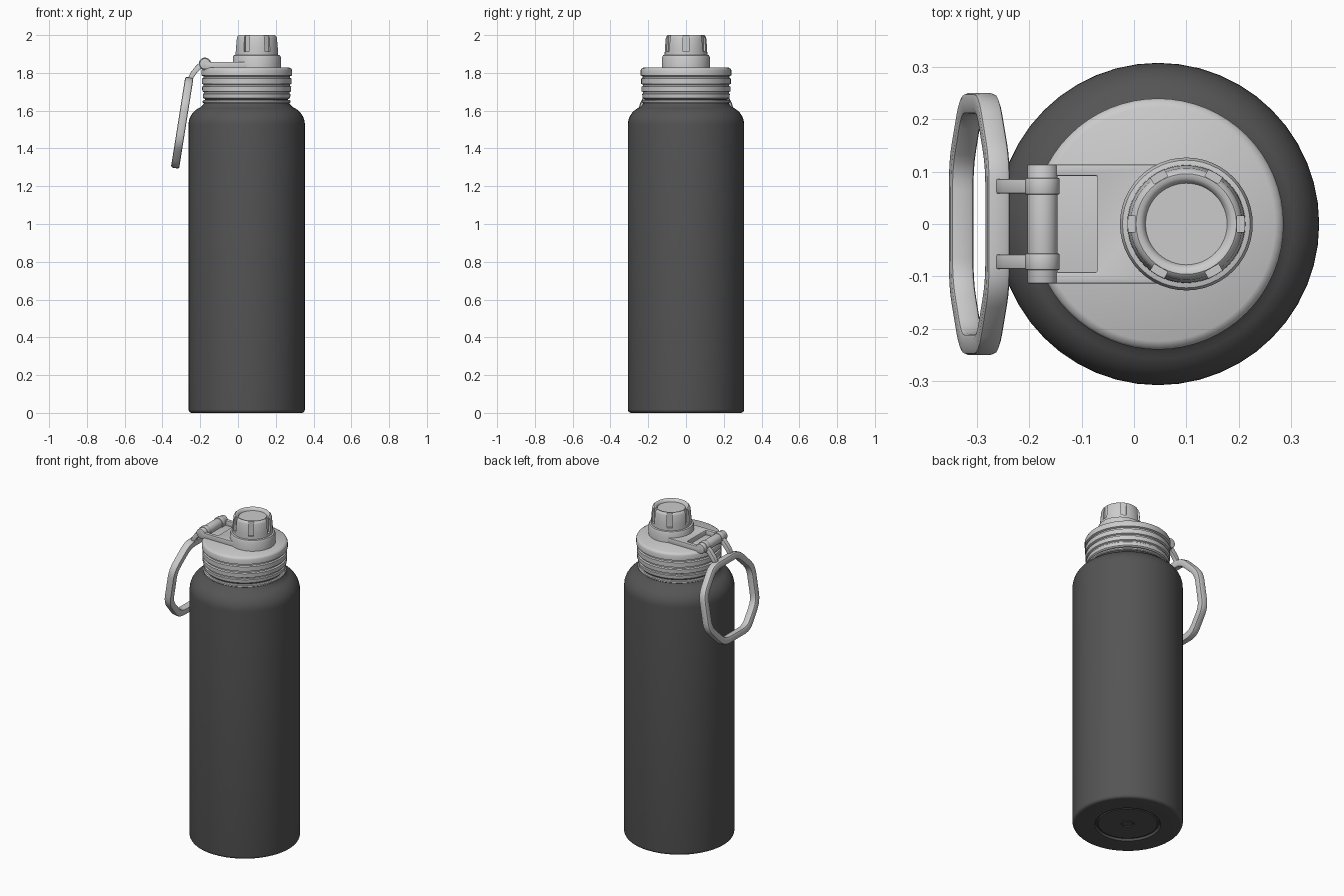
import bpy, bmesh, math
from mathutils import Vector, Matrix

if "Cube" in bpy.data.objects:
    bpy.data.objects.remove(bpy.data.objects["Cube"])

AXIS = 0.046      # bottle axis in x
CAP = 0.1         # spout cap axis in x


def finish(name, bm, mat=None, bevel=0, angle=35, cutter=None):
    bmesh.ops.recalc_face_normals(bm, faces=bm.faces)
    me = bpy.data.meshes.new(name)
    bm.to_mesh(me)
    bm.free()
    ob = bpy.data.objects.new(name, me)
    bpy.context.collection.objects.link(ob)
    bpy.ops.object.select_all(action='DESELECT')
    ob.select_set(True)
    bpy.context.view_layer.objects.active = ob
    if cutter:
        m = ob.modifiers.new("cut", 'BOOLEAN')
        m.operation, m.object, m.solver = 'DIFFERENCE', cutter, 'EXACT'
        bpy.ops.object.modifier_apply(modifier=m.name)
        bpy.data.objects.remove(cutter)
    if bevel:
        m = ob.modifiers.new("bevel", 'BEVEL')
        m.width, m.segments, m.limit_method = bevel, 2, 'ANGLE'
        m.angle_limit = math.radians(40)
        bpy.ops.object.modifier_apply(modifier=m.name)
    bpy.ops.object.shade_smooth_by_angle(angle=math.radians(angle))
    if mat:
        me.materials.append(mat)
    return ob


def lathe(name, profile, x, n=48, **kw):
    """Revolve (radius, z) points about a vertical axis; first and last lie on the axis."""
    bm = bmesh.new()
    vs = [bm.verts.new((r, 0, z)) for r, z in profile]
    es = [bm.edges.new(p) for p in zip(vs, vs[1:])]
    bmesh.ops.spin(bm, geom=vs + es, cent=(0, 0, 0), axis=(0, 0, 1),
                   angle=2 * math.pi, steps=n, use_duplicate=False)
    bmesh.ops.remove_doubles(bm, verts=bm.verts, dist=1e-4)
    bmesh.ops.translate(bm, verts=bm.verts, vec=(x, 0, 0))
    return finish(name, bm, **kw)


def prism(name, pts, vec, **kw):
    """Extrude a flat polygon along vec."""
    bm = bmesh.new()
    f = bm.faces.new([bm.verts.new(p) for p in pts])
    top = bmesh.ops.extrude_face_region(bm, geom=[f])['geom']
    bmesh.ops.translate(bm, verts=[v for v in top if isinstance(v, bmesh.types.BMVert)], vec=vec)
    return finish(name, bm, **kw)


def rod(name, x, z, r, y0, y1, **kw):
    """Cylinder along y."""
    pts = [(x + r * math.cos(a), y0, z + r * math.sin(a))
           for a in (2 * math.pi * i / 24 for i in range(24))]
    return prism(name, pts, (0, y1 - y0, 0), **kw)


def arc(cr, cz, r, a0, a1, n):
    return [(cr + r * math.cos(math.radians(a0 + (a1 - a0) * i / n)),
             cz + r * math.sin(math.radians(a0 + (a1 - a0) * i / n))) for i in range(n + 1)]


def rounded_octagon(short, half, cut, soft=0.05, n=4):
    """Octagon with short top edge, half width/height (y, s), softened corners."""
    w, h = half
    c = [(short, h), (w, cut), (w, -cut), (short, -h), (-short, -h), (-w, -cut), (-w, cut), (-short, h)]
    c = [Vector(p) for p in c]
    out = []
    for i, p in enumerate(c):
        a = p + (c[i - 1] - p).normalized() * soft
        b = p + (c[(i + 1) % 8] - p).normalized() * soft
        for k in range(n + 1):
            t = k / n
            out.append(a * (1 - t) ** 2 + p * 2 * t * (1 - t) + b * t * t)
    return out


dark = bpy.data.materials.new("dark_coating")
dark.diffuse_color = (0.09, 0.09, 0.09, 1)
dark.use_nodes = True
dark.node_tree.nodes["Principled BSDF"].inputs["Base Color"].default_value = dark.diffuse_color

# Bottle body with recessed base rings, rounded shoulder and neck collar
base = [(0, 0.006), (0.028, 0.006), (0.03, 0.01), (0.035, 0.01), (0.037, 0.006),
        (0.165, 0.006), (0.17, 0.012), (0.178, 0.012), (0.184, 0.0), (0.29, 0.0)]
shoulder = arc(0.208, 1.525, 0.1, 0, 68, 9)
lathe("bottle_body", base + arc(0.29, 0.018, 0.018, -70, 0, 4) + shoulder
      + [(0.23, 1.632), (0.226, 1.64), (0.22, 1.642), (0.22, 1.70), (0, 1.70)], AXIS, mat=dark)

# Thin collar between bottle and lid
lathe("neck_collar", [(0, 1.64), (0.228, 1.64), (0.233, 1.644), (0.233, 1.652),
                      (0.228, 1.656), (0, 1.656)], AXIS, n=64)

# Ribbed screw lid
lathe("lid", [(0, 1.662), (0.223, 1.662), (0.23, 1.668), (0.232, 1.688), (0.227, 1.692), (0.227, 1.698),
              (0.235, 1.702), (0.236, 1.727), (0.228, 1.731), (0.228, 1.738),
              (0.237, 1.742), (0.237, 1.77), (0.229, 1.774), (0.229, 1.782),
              (0.24, 1.786), (0.24, 1.814), (0.236, 1.822), (0.224, 1.829), (0, 1.829)], AXIS, n=64)

# Spout base and notched cap with a recessed top
lathe("spout_base", [(0, 1.82), (0.127, 1.82), (0.127, 1.882), (0.122, 1.893),
                     (0.11, 1.896), (0, 1.896)], CAP)
bm = bmesh.new()
for i in range(6):
    m = (Matrix.Translation((CAP, 0, 0)) @ Matrix.Rotation(i * math.pi / 3, 4, 'Z')
         @ Matrix.Translation((0.122, 0, 1.972)) @ Matrix.Diagonal((0.05, 0.03, 0.12, 1)))
    bmesh.ops.create_cube(bm, size=1, matrix=m)
notches = finish("notch_cutter", bm)
notches.hide_render = True
lathe("spout_cap", [(0, 1.89), (0.113, 1.89), (0.112, 1.93), (0.107, 1.985), (0.103, 1.995), (0.096, 2.0),
                    (0.088, 1.999), (0.081, 1.993), (0.078, 1.984), (0, 1.984)], CAP, cutter=notches)

# Strap bracket: solid tongue under the spout with two rails reaching the hinge
u = [(0.1, 0.114), (-0.175, 0.114), (-0.175, 0.092), (-0.07, 0.092)]
u += [(x, -y) for x, y in reversed(u)]
prism("hinge_bracket", [(x, y, 1.822) for x, y in u], (0, 0, 0.036), bevel=0.003)

# Hinge pin and knuckles, with arms curving down to the carry loop
HX, HZ = -0.175, 1.848
rod("hinge_pin", HX, HZ, 0.029, -0.114, 0.114, bevel=0.003)
arm = [(-0.165, 1.868), (-0.19, 1.866), (-0.222, 1.838), (-0.25, 1.803), (-0.266, 1.77),
       (-0.266, 1.745), (-0.242, 1.745), (-0.236, 1.775), (-0.218, 1.8), (-0.195, 1.822), (-0.165, 1.83)]
for side, y in (("front", -0.088), ("back", 0.056)):
    rod("hinge_knuckle_" + side, HX, HZ, 0.033, y, y + 0.032, bevel=0.003)
    prism("loop_arm_" + side, [(x, y + 0.002, z) for x, z in arm], (0, 0.028, 0), bevel=0.003)

# Carry loop: rounded octagonal frame, tilted outward at the bottom
outer = rounded_octagon(0.125, (0.25, 0.243), 0.11)
inner = rounded_octagon(0.105, (0.21, 0.203), 0.095, soft=0.04)
tilt = Matrix.Translation((-0.2955, 0, 1.536)) @ Matrix.Rotation(math.radians(9), 4, 'Y')
bm = bmesh.new()
rings = [[bm.verts.new(tilt @ Vector((x, p.x, p.y))) for p in loop]
         for loop, x in ((outer, -0.022), (outer, 0.022), (inner, 0.022), (inner, -0.022))]
for a, b in zip(rings, rings[1:] + rings[:1]):
    for i in range(len(a)):
        j = (i + 1) % len(a)
        bm.faces.new((a[i], a[j], b[j], b[i]))
finish("carry_loop", bm, bevel=0.009)
